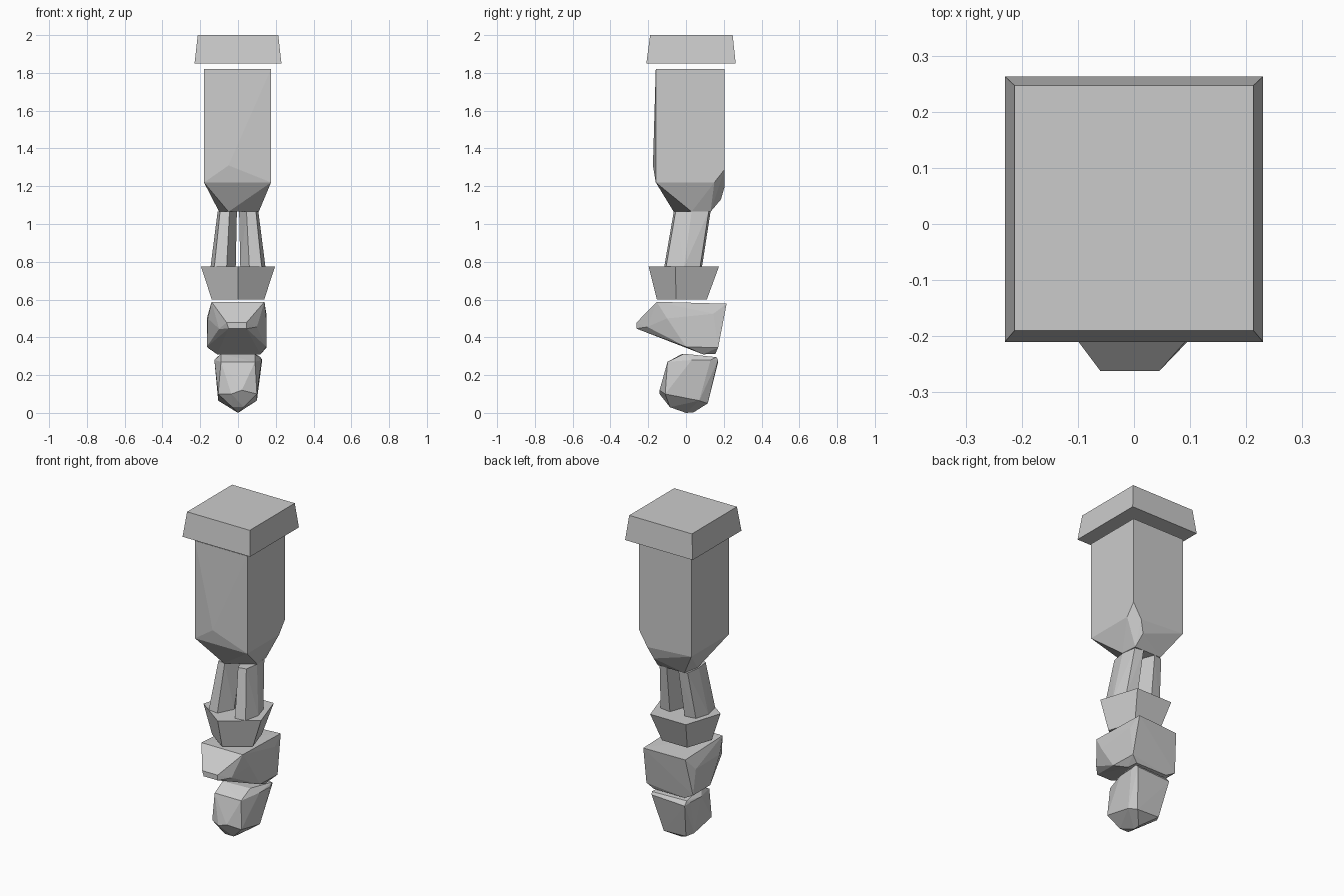
import bpy, bmesh, math


def hull(name, pts):
    """Faceted block: the convex hull of a few corner points."""
    bm = bmesh.new()
    for p in pts:
        bm.verts.new(p)
    res = bmesh.ops.convex_hull(bm, input=bm.verts)
    junk = {g for g in res["geom_interior"] + res["geom_unused"]
            if isinstance(g, bmesh.types.BMVert)}
    bmesh.ops.delete(bm, geom=list(junk), context='VERTS')
    bmesh.ops.dissolve_limit(bm, angle_limit=0.02, verts=bm.verts, edges=bm.edges)
    bmesh.ops.recalc_face_normals(bm, faces=bm.faces)
    me = bpy.data.meshes.new(name)
    bm.to_mesh(me)
    bm.free()
    ob = bpy.data.objects.new(name, me)
    bpy.context.collection.objects.link(ob)
    return ob


def rect(x0, x1, y0, y1, z):
    return [(x, y, z) for x in (x0, x1) for y in (y0, y1)]


def pentagon(r, cy, z):
    return [(r * math.sin(i * math.tau / 5), cy - r * math.cos(i * math.tau / 5), z)
            for i in range(5)]


# Shoulder cap: tapered slab
hull("shoulder_cap", rect(-.23, .23, -.21, .263, 1.85) + rect(-.213, .213, -.19, .247, 2.0))

# Upper block with pointed lower end and chamfered back corner
hull("upper_block",
     rect(-.18, .175, -.16, .205, 1.82)
     + [(-.18, -.16, 1.22), (.175, -.16, 1.22), (-.18, .205, 1.22),
        (.175, .205, 1.29), (.175, .15, 1.22), (.12, .205, 1.2),
        (-.05, -.175, 1.31),
        (-.05, -.065, 1.065), (-.10, .03, 1.065), (.11, .03, 1.065),
        (-.08, .13, 1.065), (.10, .13, 1.065), (.09, .185, 1.13)])

# Two slanted forearm struts, mirrored
for side, s in (("left", -1), ("right", 1)):
    hull("strut_" + side,
         [(s * x, y, .775) for x, y in
          ((.06, -.115), (.125, -.105), (.145, -.01), (.12, .075), (.05, .085), (.012, -.02))]
         + [(s * x, y, 1.065) for x, y in
            ((.045, -.065), (.095, -.055), (.108, .03), (.095, .12), (.04, .13), (.006, .04))])

# Five-sided cuff
hull("cuff", pentagon(.206, .008, .775) + pentagon(.146, -.008, .60))

# Palm block with blunt nose to the front
hull("palm_block",
     [(-.14, -.155, .588), (.14, -.155, .588), (-.135, .20, .572), (.14, .215, .578),
      (-.165, .14, .50), (.15, .145, .525), (-.16, -.10, .50), (.15, -.10, .50),
      (-.06, -.262, .478), (.045, -.262, .478), (-.05, -.262, .446), (.045, -.262, .446),
      (-.10, -.205, .445), (.10, -.205, .455),
      (-.165, .0, .35), (.15, .0, .35), (-.16, .16, .345), (.15, .17, .345),
      (-.11, .09, .31), (.12, .09, .31), (-.10, .155, .312), (.11, .155, .312)])

# Lower fingertip block
hull("tip_block",
     [(-.09, -.02, .313), (.09, -.01, .313), (-.11, .15, .295), (.12, .16, .295),
      (-.12, .13, .28), (.128, .13, .28), (-.11, .17, .27), (.115, .17, .28),
      (-.09, -.098, .27), (.09, -.098, .27), (-.125, .03, .28), (.125, .03, .28),
      (-.105, -.10, .10), (-.035, -.14, .10), (.02, -.14, .12), (.10, -.11, .10),
      (-.105, .07, .065), (.10, .07, .065), (-.08, .115, .055), (.07, .115, .05),
      (-.03, -.085, .03), (.03, -.085, .03), (0, .0, .0), (.0, .04, .003)])
